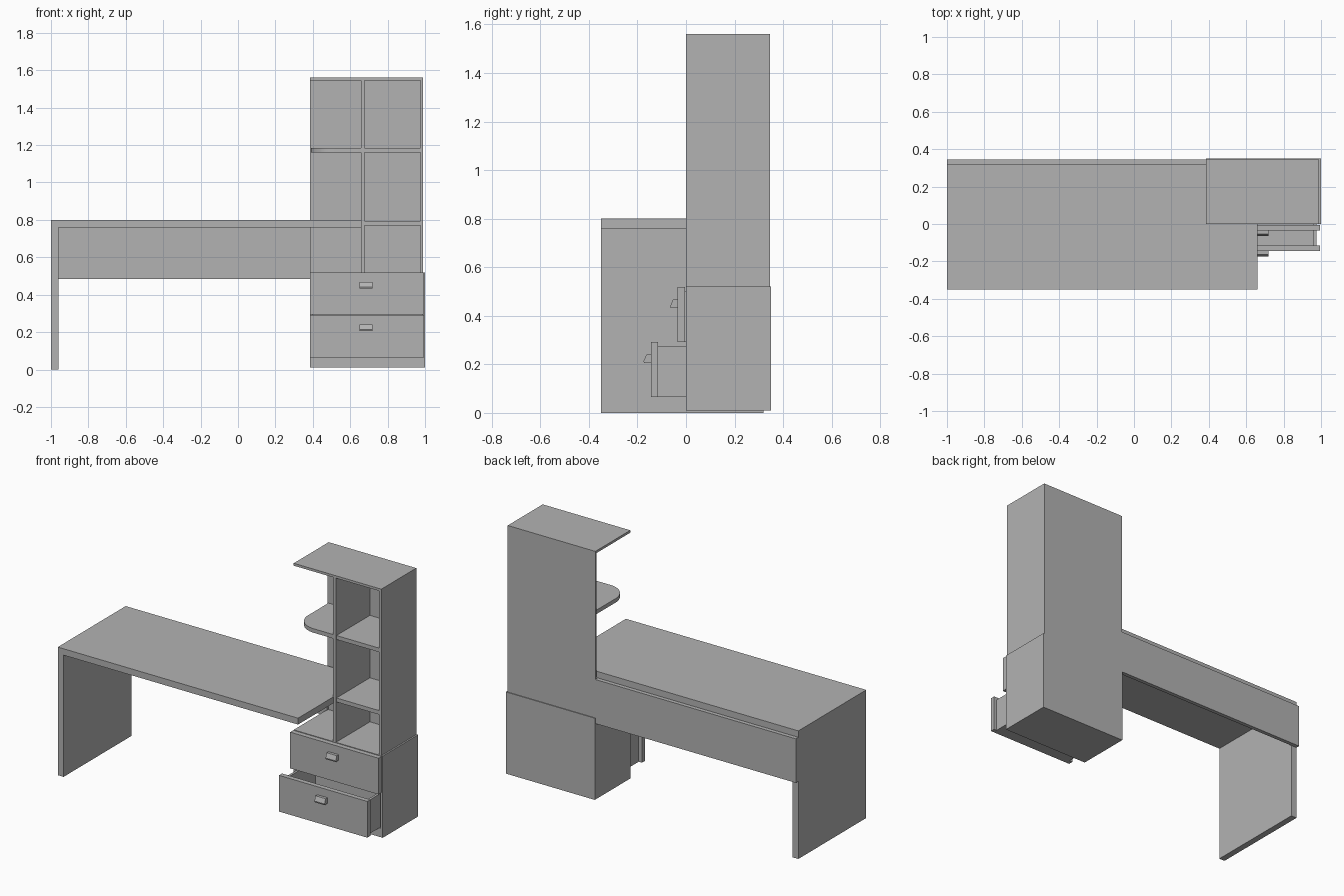
import bpy
import math

cube = bpy.data.objects.get("Cube")
if cube:
    bpy.data.objects.remove(cube, do_unlink=True)

GREY = (0.45, 0.45, 0.45, 1)
mat = bpy.data.materials.new("plain grey")
mat.use_nodes = True
mat.diffuse_color = GREY
mat.node_tree.nodes["Principled BSDF"].inputs["Base Color"].default_value = GREY


def add_mesh(name, verts, faces):
    mesh = bpy.data.meshes.new(name)
    mesh.from_pydata(verts, [], faces)
    mesh.materials.append(mat)
    obj = bpy.data.objects.new(name, mesh)
    bpy.context.collection.objects.link(obj)
    return obj


def prism(name, base, offset):
    """Extrude a planar outline along an offset."""
    n = len(base)
    top = [tuple(a + b for a, b in zip(p, offset)) for p in base]
    sides = [(i, (i + 1) % n, n + (i + 1) % n, n + i) for i in range(n)]
    caps = [tuple(reversed(range(n))), tuple(range(n, 2 * n))]
    return add_mesh(name, list(base) + top, sides + caps)


def board(name, x, y, z):
    """Box from three (low, high) ranges."""
    base = [(x[0], y[0], z[0]), (x[1], y[0], z[0]), (x[1], y[1], z[0]), (x[0], y[1], z[0])]
    return prism(name, base, (0, 0, z[1] - z[0]))


# Desk: top, end leg and rear panel
board("desk_top", (-1, 0.66), (-0.35, 0.32), (0.76, 0.8))
board("desk_leg", (-1, -0.96), (-0.35, 0.32), (0, 0.76))
board("desk_rear_panel", (-1, 0.39), (0.32, 0.345), (0.485, 0.76))

# Shelf tower: open on the right-hand (low x) side
LEFT, T = 0.385, 0.015
END = 0.99
board("tower_top", (LEFT, END), (0, 0.345), (1.545, 1.56))
board("tower_back", (LEFT, END), (0.335, 0.345), (0.52, 1.545))
board("tower_side", (END - T, END), (0, 0.335), (0.52, 1.545))
board("tower_divider", (0.657, 0.677), (0, 0.335), (0.52, 1.545))
for name, z in (("lower_shelf", 0.77), ("upper_shelf", 1.16)):
    board(name, (0.677, END - T), (0.005, 0.335), (z, z + 0.025))

# Open end shelf with a rounded front corner
r = 0.13
outline = [(0.657, 0.335, 1.16), (0.39, 0.335, 1.16)]
for i in range(13):
    a = math.pi + i * math.pi / 24
    outline.append((0.39 + r + r * math.cos(a), 0.005 + r + r * math.sin(a), 1.16))
outline.append((0.657, 0.005, 1.16))
end_shelf = prism("rounded_end_shelf", outline, (0, 0, 0.025))
bpy.context.view_layer.objects.active = end_shelf
end_shelf.select_set(True)
bpy.ops.object.shade_smooth_by_angle(angle=math.radians(30))

# Drawer cabinet carcass
RIGHT = 1.0
board("cabinet_right_side", (LEFT, LEFT + T), (0, 0.335), (0.01, 0.52))
board("cabinet_left_side", (RIGHT - T, RIGHT), (0, 0.335), (0.01, 0.52))
board("cabinet_back", (LEFT, RIGHT), (0.335, 0.35), (0.01, 0.52))
inner = (LEFT + T, RIGHT - T)
board("cabinet_top", inner, (0, 0.335), (0.505, 0.52))
board("cabinet_bottom", inner, (0.015, 0.335), (0.01, 0.025))
board("cabinet_plinth", inner, (0, 0.015), (0.01, 0.065))


def drawer(name, front, z, handle_z):
    """Drawer front with an open box behind and a wedge handle."""
    back = front + 0.03
    x0, x1 = LEFT + 0.022, 0.975
    rear = back + 0.29
    low, high = z, z + 0.21
    board(name + "_front", (LEFT, 0.995), (front, back), (z, z + 0.226))
    board(name + "_right_wall", (x0, x0 + T), (back, rear), (low, high))
    board(name + "_left_wall", (x1 - T, x1), (back, rear), (low, high))
    board(name + "_rear_wall", (x0 + T, x1 - T), (rear - T, rear), (low, high))
    board(name + "_base", (x0 + T, x1 - T), (back, rear - T), (low, low + 0.012))
    profile = [(0, 0), (0, 0.036), (-0.018, 0.036), (-0.03, 0.008), (-0.028, 0)]
    prism(name + "_handle", [(0.65, front + y, handle_z + h) for y, h in profile], (0.07, 0, 0))


drawer("upper_drawer", -0.035, 0.293, 0.432)
drawer("lower_drawer", -0.145, 0.065, 0.205)

# Make every outline face outwards
import bmesh
for obj in bpy.context.collection.objects:
    if obj.type == "MESH":
        bm = bmesh.new()
        bm.from_mesh(obj.data)
        bmesh.ops.recalc_face_normals(bm, faces=bm.faces)
        bm.to_mesh(obj.data)
        bm.free()
